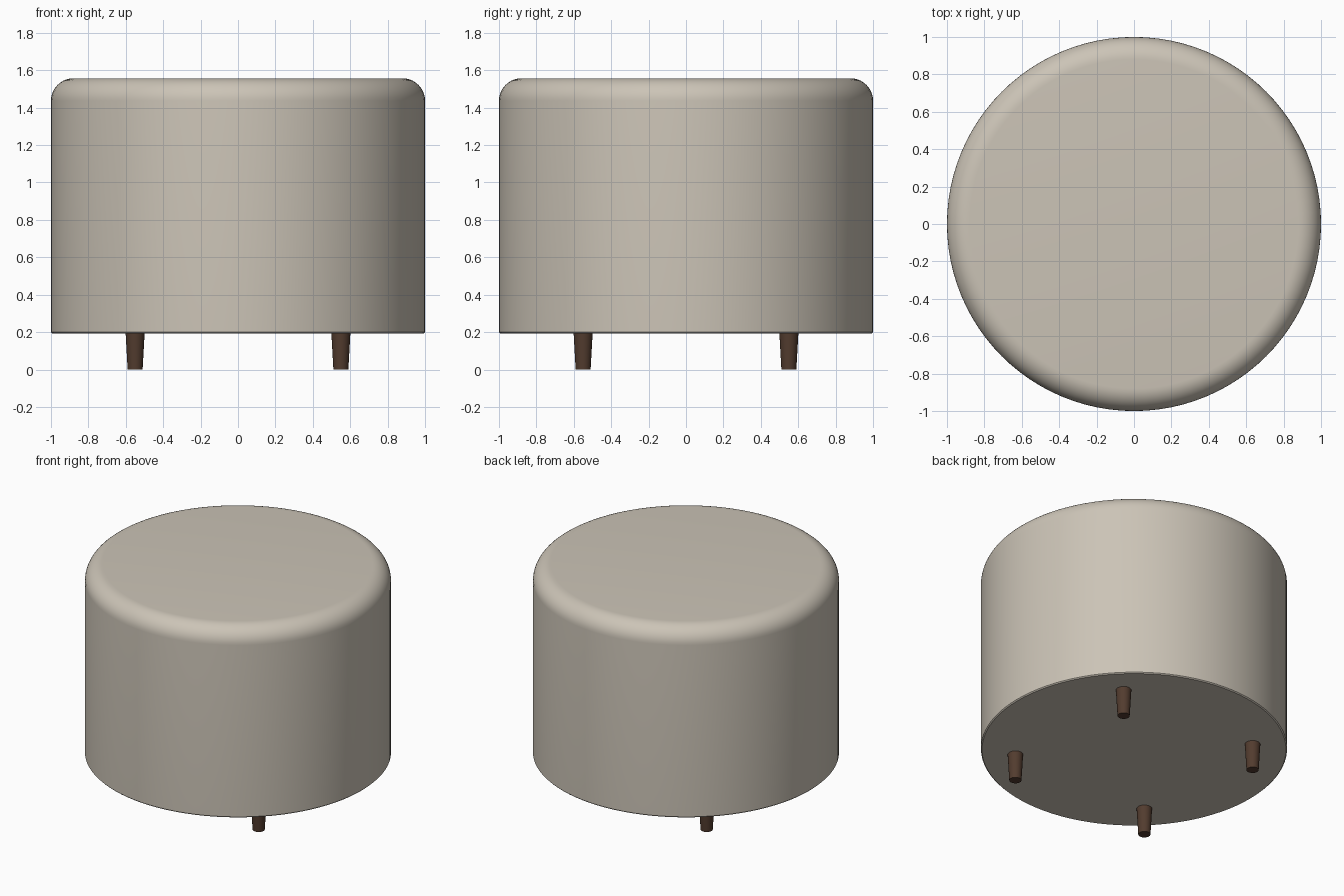
import bpy, bmesh, math

if "Cube" in bpy.data.objects:
    bpy.data.objects.remove(bpy.data.objects["Cube"])

def material(name, color):
    m = bpy.data.materials.new(name)
    m.diffuse_color = (*color, 1)
    m.use_nodes = True
    m.node_tree.nodes["Principled BSDF"].inputs["Base Color"].default_value = m.diffuse_color
    return m

FABRIC = material("beige_fabric", (0.60, 0.55, 0.47))
WOOD = material("dark_wood", (0.085, 0.045, 0.028))

def lathe(name, profile, segments, mat, location=(0, 0, 0)):
    """Revolve an (r, z) profile around z; both ends are closed with caps."""
    bm = bmesh.new()
    rings = [[bm.verts.new((r * math.cos(2 * math.pi * i / segments),
                            r * math.sin(2 * math.pi * i / segments), z))
              for i in range(segments)] for r, z in profile]
    for a, b in zip(rings, rings[1:]):
        for i in range(segments):
            j = (i + 1) % segments
            bm.faces.new((a[i], a[j], b[j], b[i]))
    bm.faces.new(rings[0][::-1])
    bm.faces.new(rings[-1])
    mesh = bpy.data.meshes.new(name)
    bm.to_mesh(mesh)
    bm.free()
    mesh.materials.append(mat)
    obj = bpy.data.objects.new(name, mesh)
    obj.location = location
    bpy.context.collection.objects.link(obj)
    bpy.ops.object.select_all(action='DESELECT')
    obj.select_set(True)
    bpy.context.view_layer.objects.active = obj
    bpy.ops.object.shade_smooth_by_angle(angle=math.radians(35))
    return obj

# Upholstered drum: crisp lower edge, softly rounded upper edge
BOTTOM, TOP, ROUND = 0.193, 1.557, 0.12
profile = [(0.993, BOTTOM), (1.0, BOTTOM + 0.007)]
for k in range(11):
    a = math.pi / 2 * k / 10
    profile.append((1 - ROUND + ROUND * math.cos(a), TOP - ROUND + ROUND * math.sin(a)))
lathe("padded_seat", profile, 96, FABRIC)

# Four short tapered legs
for side, sx in (("left", -1), ("right", 1)):
    for end, sy in (("front", -1), ("back", 1)):
        lathe(f"{end}_{side}_leg", [(0.04, 0), (0.051, BOTTOM + 0.005)], 24, WOOD,
              (0.55 * sx, 0.55 * sy, 0))
